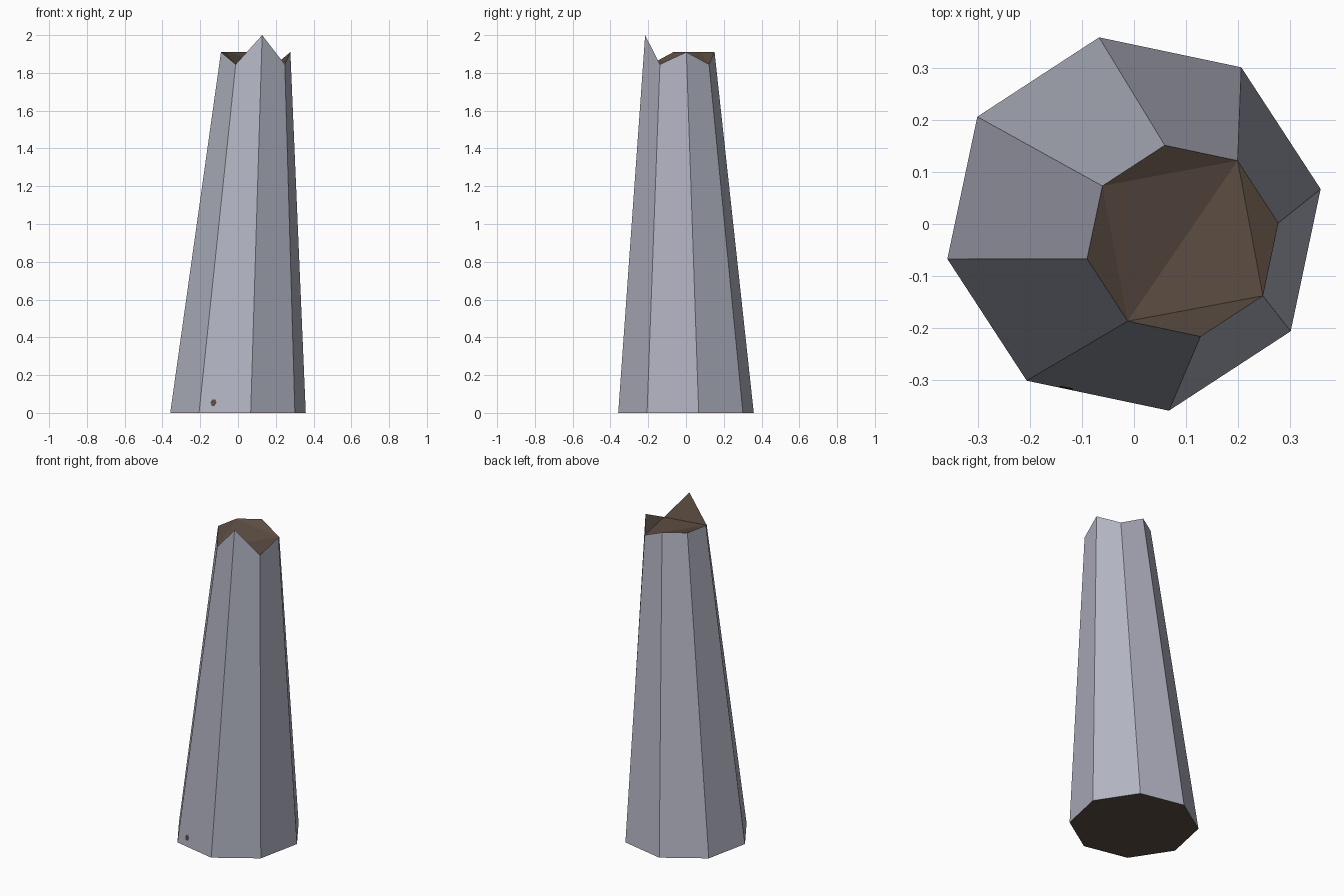
import bpy, bmesh, math
from mathutils import Vector

if "Cube" in bpy.data.objects:
    bpy.data.objects.remove(bpy.data.objects["Cube"])


def material(name, srgb):
    m = bpy.data.materials.new(name)
    lin = [((c / 255 + 0.055) / 1.055) ** 2.4 for c in srgb]
    m.diffuse_color = (*lin, 1)
    m.use_nodes = True
    m.node_tree.nodes["Principled BSDF"].inputs["Base Color"].default_value = m.diffuse_color
    return m


def add_object(name, bm, mats):
    me = bpy.data.meshes.new(name)
    bm.to_mesh(me)
    bm.free()
    for m in mats:
        me.materials.append(m)
    ob = bpy.data.objects.new(name, me)
    bpy.context.collection.objects.link(ob)
    return ob


grey = material("grey outside", (178, 180, 194))
brown = material("brown core", (92, 77, 66))


def ring(cx, cy, r, heights):
    a0 = math.radians(10.6)
    return [Vector((cx + r * math.cos(a0 + i * math.pi / 4),
                    cy + r * math.sin(a0 + i * math.pi / 4), z))
            for i, z in enumerate(heights)]


low, high = 1.845, 1.91
base = ring(0, 0, 0.365, [0] * 8)
tip = ring(0.0935, -0.0325, 0.187,
           [high, low, high, high, high, low, 2.0, low])

# leaning eight-sided trunk with a broken tip
bm = bmesh.new()
b = [bm.verts.new(v) for v in base]
t = [bm.verts.new(v) for v in tip]
for i in range(8):
    j = (i + 1) % 8
    bm.faces.new((b[i], b[j], t[j], t[i]))
# underside and splintered top
caps = [bm.faces.new(b[::-1])]
for tri in ((1, 2, 3), (3, 4, 5), (1, 3, 5), (1, 5, 7), (5, 6, 7), (7, 0, 1)):
    caps.append(bm.faces.new([t[i] for i in tri]))
for f in caps:
    f.material_index = 1
add_object("broken_trunk", bm, [grey, brown])

# tiny brown fleck low on the front face
p, q = base[5], base[6]
up = (tip[5] - p).normalized()
side = (q - p).normalized()
normal = side.cross(up).normalized()
centre = p + (q - p) * 0.26 + up * 0.055 + normal * 0.002
bm = bmesh.new()
bm.faces.new([bm.verts.new(centre + side * 0.016 * math.cos(k * math.pi / 3)
                           + up * 0.02 * math.sin(k * math.pi / 3))
              for k in range(6)])
add_object("bark_fleck", bm, [brown])
